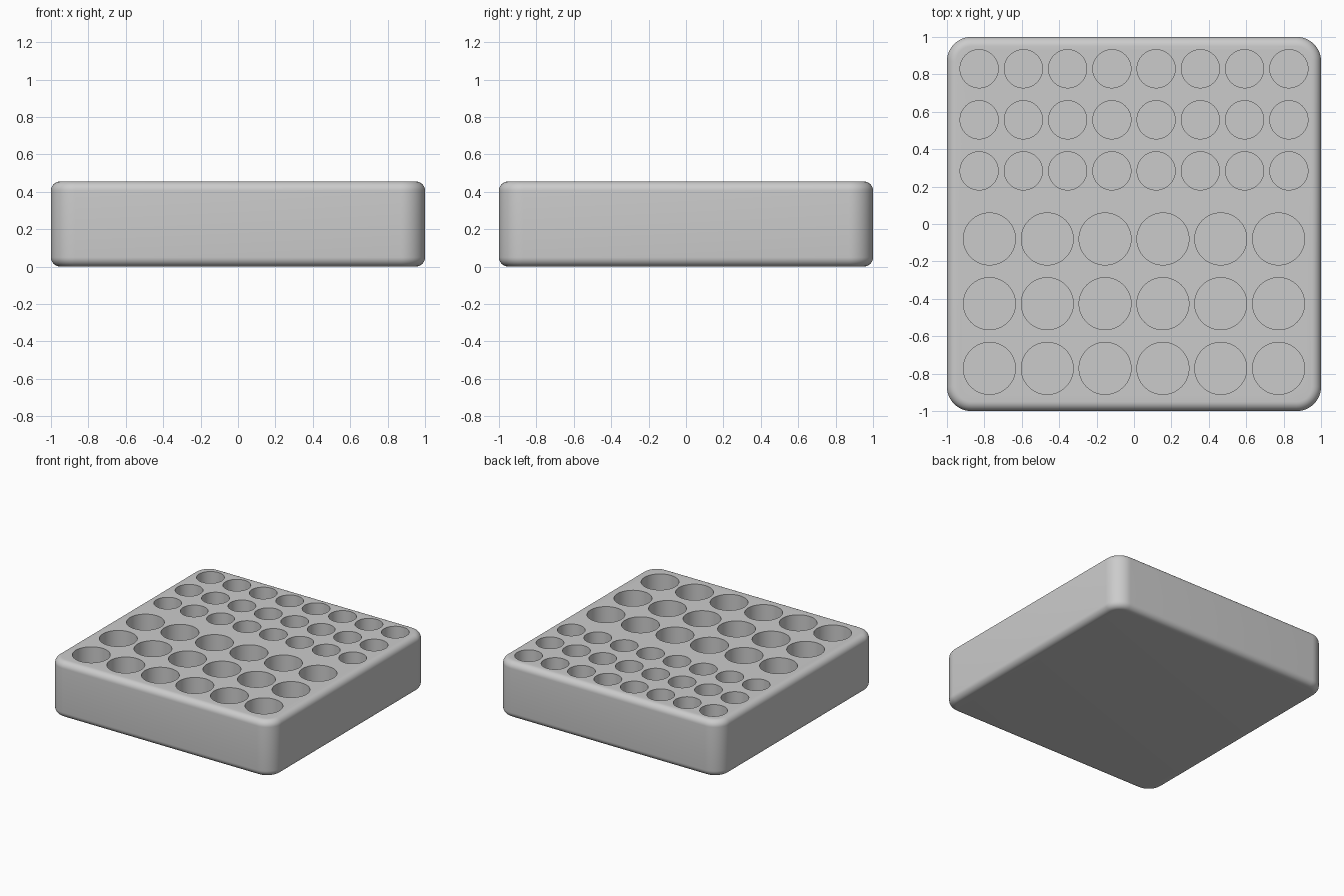
import bpy, bmesh

if "Cube" in bpy.data.objects:
    bpy.data.objects.remove(bpy.data.objects["Cube"])

HEIGHT = 0.455
FLOOR = 0.085          # thickness left under the holes

grey = bpy.data.materials.new("grey plastic")
grey.diffuse_color = (0.6, 0.6, 0.6, 1)
grey.use_nodes = True
grey.node_tree.nodes["Principled BSDF"].inputs["Base Color"].default_value = grey.diffuse_color


def make_object(name, bm):
    mesh = bpy.data.meshes.new(name)
    bm.to_mesh(mesh)
    bm.free()
    mesh.materials.append(grey)
    obj = bpy.data.objects.new(name, mesh)
    bpy.context.collection.objects.link(obj)
    return obj


# Block: rounded vertical corners, then softened top and bottom rims
bm = bmesh.new()
bmesh.ops.create_cube(bm, size=1)
for v in bm.verts:
    v.co = (v.co.x * 2, v.co.y * 2, (v.co.z + 0.5) * HEIGHT)
upright = [e for e in bm.edges if abs(e.verts[0].co.z - e.verts[1].co.z) > 0.1]
bmesh.ops.bevel(bm, geom=upright, offset=0.13, segments=12, profile=0.5, affect='EDGES')
rims = [e for e in bm.edges if abs(e.verts[0].co.z - e.verts[1].co.z) < 0.001]
bmesh.ops.bevel(bm, geom=rims, offset=0.05, segments=8, profile=0.5, affect='EDGES')
block = make_object("holder_block", bm)

# Hole cutters: small holes at the back, large holes at the front
bm = bmesh.new()
for count, span, radius, rows in ((8, 0.828, 0.102, (0.83, 0.557, 0.284)),
                                  (6, 0.773, 0.139, (-0.08, -0.426, -0.772))):
    for y in rows:
        for i in range(count):
            x = -span + 2 * span * i / (count - 1)
            hole = bmesh.ops.create_cone(bm, cap_ends=True, segments=64,
                                         radius1=radius, radius2=radius, depth=0.6)
            bmesh.ops.translate(bm, verts=hole["verts"], vec=(x, y, FLOOR + 0.3))
cutter = make_object("hole_cutters", bm)
cutter.hide_render = True
cutter.hide_set(True)

cut = block.modifiers.new("holes", 'BOOLEAN')
cut.operation = 'DIFFERENCE'
cut.solver = 'EXACT'
cut.object = cutter

# Apply the cut, then smooth the curves while keeping hole rims crisp
bpy.context.view_layer.objects.active = block
block.select_set(True)
bpy.ops.object.modifier_apply(modifier=cut.name)
bpy.data.objects.remove(cutter)
bpy.ops.object.shade_smooth_by_angle(angle=0.6)
